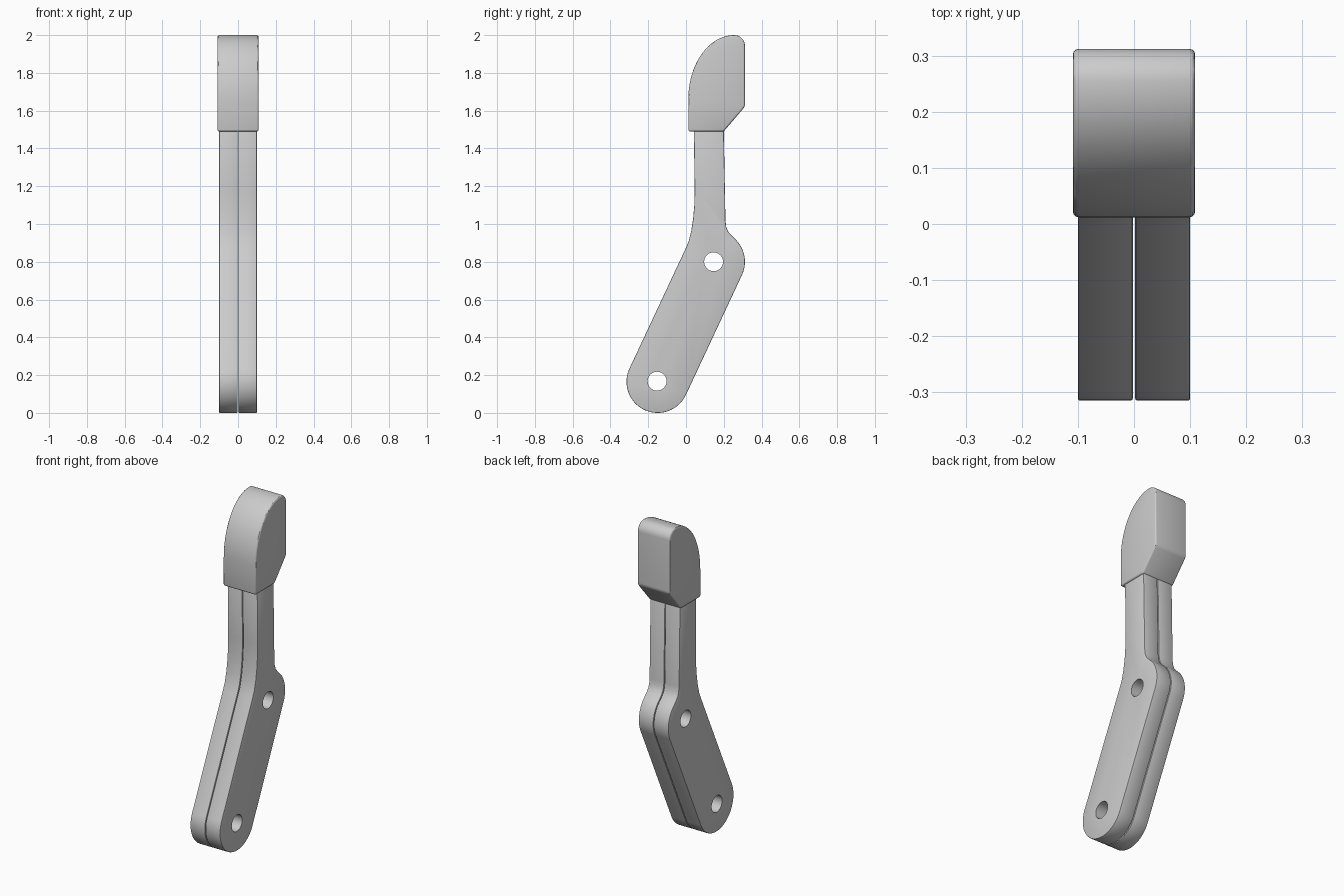
import bpy
import bmesh
from math import cos, sin, radians
from mathutils import Matrix

cube = bpy.data.objects.get("Cube")
if cube:
    bpy.data.objects.remove(cube)

grey = bpy.data.materials.new("plain grey")
grey.use_nodes = True
colour = (0.6, 0.6, 0.6, 1)
grey.diffuse_color = colour
grey.node_tree.nodes["Principled BSDF"].inputs["Base Color"].default_value = colour


def arc(y, z, ry, rz, start, end, steps):
    """Points along an elliptical arc in the side plane."""
    angles = [radians(start + (end - start) * i / steps) for i in range(steps + 1)]
    return [(y + ry * cos(a), z + rz * sin(a)) for a in angles]


def add_object(name, bm):
    mesh = bpy.data.meshes.new(name)
    bmesh.ops.recalc_face_normals(bm, faces=bm.faces)
    bm.to_mesh(mesh)
    bm.free()
    obj = bpy.data.objects.new(name, mesh)
    mesh.materials.append(grey)
    bpy.context.collection.objects.link(obj)
    return obj


def slab(name, profile, x0, x1):
    """Side profile extruded from x0 to x1."""
    bm = bmesh.new()
    face = bm.faces.new([bm.verts.new((x0, y, z)) for y, z in profile])
    side = bmesh.ops.extrude_face_region(bm, geom=[face])["geom"]
    verts = [v for v in side if isinstance(v, bmesh.types.BMVert)]
    bmesh.ops.translate(bm, verts=verts, vec=(x1 - x0, 0, 0))
    return add_object(name, bm)


def round_edges(obj, width, segments):
    bevel = obj.modifiers.new("rounded rim", 'BEVEL')
    bevel.width = width
    bevel.segments = segments
    bevel.limit_method = 'ANGLE'
    bevel.angle_limit = radians(40)


def finish(obj):
    """Apply the modifiers and smooth the curved walls."""
    bpy.ops.object.select_all(action='DESELECT')
    obj.select_set(True)
    bpy.context.view_layer.objects.active = obj
    for mod in list(obj.modifiers):
        bpy.ops.object.modifier_apply(modifier=mod.name)
    bpy.ops.object.shade_smooth_by_angle(angle=radians(30))


# Cutter for the two pivot holes
pivots = [(-0.153, 0.168), (0.146, 0.80)]
bm = bmesh.new()
for y, z in pivots:
    bmesh.ops.create_cone(bm, cap_ends=True, segments=32, radius1=0.05, radius2=0.05, depth=0.6,
                          matrix=Matrix.Translation((0, y, z)) @ Matrix.Rotation(radians(90), 4, 'Y'))
cutter = add_object("hole_cutter", bm)
cutter.hide_render = True

# Twin lever plates: rounded lower link, shoulder and upright neck
lever = (arc(-0.15, 0.165, 0.165, 0.165, 155, 335, 32)
         + arc(0.147, 0.80, 0.165, 0.165, -25, 48, 14)
         + [(0.236, 0.944), (0.222, 0.962), (0.213, 0.985), (0.209, 1.015), (0.199, 1.54),
            (0.041, 1.54), (0.046, 1.18), (0.044, 1.10), (0.038, 1.03), (0.028, 0.965),
            (0.013, 0.905), (-0.003, 0.868)])
for name, x0, x1 in (("right_plate", -0.1, -0.002), ("left_plate", 0.002, 0.1)):
    plate = slab(name, lever, x0, x1)
    round_edges(plate, 0.004, 2)
    holes = plate.modifiers.new("pivot holes", 'BOOLEAN')
    holes.operation = 'DIFFERENCE'
    holes.solver = 'EXACT'
    holes.object = cutter
    finish(plate)
bpy.data.objects.remove(cutter)

# Head pad: curved front, flat back and slanted underside
pad = ([(0.012, 1.49)]
       + arc(0.255, 1.66, 0.243, 0.34, 180, 90, 20)
       + arc(0.255, 1.943, 0.057, 0.057, 80, 0, 8)
       + arc(0.272, 1.636, 0.04, 0.04, 0, -40, 5)
       + [(0.2, 1.49)])
head = slab("head_pad", pad, -0.109, 0.109)
round_edges(head, 0.01, 3)
finish(head)
